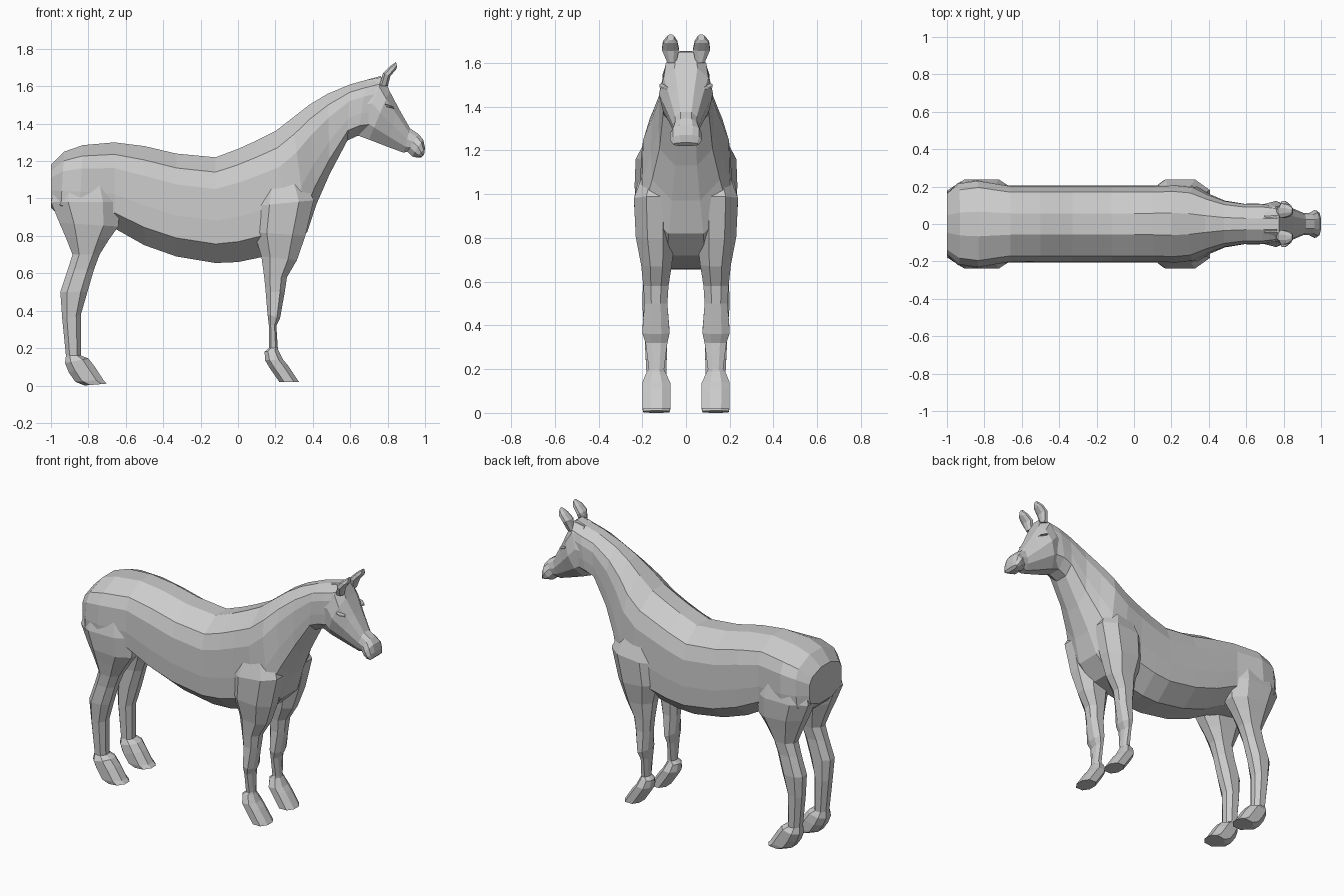
import bpy, bmesh, math

coat = bpy.data.materials.new("light grey coat")
coat.diffuse_color = (0.6, 0.6, 0.6, 1)


def loft(name, rings, mirror=False):
    """Skin a list of equal-sized point rings, capping both ends."""
    bm = bmesh.new()
    vs = [[bm.verts.new(p) for p in ring] for ring in rings]
    n = len(vs[0])
    for a, b in zip(vs, vs[1:]):
        for i in range(n):
            j = (i + 1) % n
            bm.faces.new((a[i], a[j], b[j], b[i]))
    bm.faces.new(vs[0])
    bm.faces.new(vs[-1])
    bmesh.ops.recalc_face_normals(bm, faces=bm.faces)
    mesh = bpy.data.meshes.new(name)
    bm.to_mesh(mesh)
    bm.free()
    mesh.materials.append(coat)
    ob = bpy.data.objects.new(name, mesh)
    bpy.context.collection.objects.link(ob)
    if mirror:
        ob.modifiers.new("Mirror", 'MIRROR').use_axis = (False, True, False)
    return ob


def spine_ring(sec, profile):
    """Symmetric ring from a top point, a bottom point and a half width."""
    tx, tz, bx, bz, w = sec
    side = [(tx + (bx - tx) * t, w * f, tz + (bz - tz) * t) for t, f in profile]
    return side + [(x, -y, z) for x, y, z in reversed(side)]


def leg_ring(sec):
    """Eight-sided ring: back x, back z, front x, front z, inner y, outer y."""
    xb, zb, xf, zf, yi, yo = sec
    pts = [(1, .4), (.5, 1), (-.5, 1), (-1, .4), (-1, -.4), (-.5, -1), (.5, -1), (1, -.4)]
    out = []
    for u, v in pts:
        s, t = (u + 1) / 2, (v + 1) / 2
        out.append((xb + (xf - xb) * s, -(yi + (yo - yi) * t), zb + (zf - zb) * s))
    return out


# Torso and neck
TORSO = [(0, .28), (.14, .83), (.3, .98), (.6, 1), (.82, .97), (1, .4)]
torso = [
    (-1.0, 1.18, -1.0, .95, .165),
    (-.93, 1.25, -.95, .90, .22),
    (-.83, 1.285, -.85, .87, .235),
    (-.66, 1.30, -.66, .84, .205),
    (-.50, 1.28, -.50, .75, .205),
    (-.33, 1.24, -.33, .69, .205),
    (-.12, 1.22, -.12, .655, .205),
    (0, 1.265, 0, .66, .205),
    (.10, 1.31, .12, .685, .205),
    (.20, 1.36, .27, .72, .21),
    (.29, 1.43, .37, .82, .20),
    (.38, 1.50, .42, .97, .16),
    (.48, 1.56, .49, 1.13, .125),
    (.60, 1.61, .585, 1.31, .108),
    (.69, 1.635, .64, 1.335, .11),
    (.765, 1.655, .70, 1.34, .10),
]
loft("torso_and_neck", [spine_ring(s, TORSO) for s in torso])

# Head
HEAD = [(0, .42), (.16, .82), (.45, 1), (.75, .85), (1, .4)]
head = [
    (.70, 1.635, .62, 1.335, .10),
    (.775, 1.65, .645, 1.335, .112),
    (.81, 1.575, .70, 1.315, .124),
    (.86, 1.48, .79, 1.28, .092),
    (.92, 1.375, .885, 1.245, .06),
    (.965, 1.345, .905, 1.25, .06),
    (.99, 1.315, .93, 1.225, .074),
    (1.0, 1.27, .95, 1.22, .072),
    (.995, 1.235, .98, 1.22, .06),
]
loft("head", [spine_ring(s, HEAD) for s in head])

# Ears
ear = [
    (.755, 1.60, .80, 1.60, .045, .085),
    (.775, 1.67, .815, 1.655, .032, .11),
    (.81, 1.705, .845, 1.69, .04, .105),
    (.845, 1.73, .85, 1.705, .055, .085),
]
loft("ear", [leg_ring(s) for s in ear], True)

# Brow ridges over the eyes
brow = [
    (.785, 1.505, .795, 1.49, .10, .122),
    (.805, 1.50, .815, 1.485, .09, .122),
    (.83, 1.49, .835, 1.48, .08, .105),
]
loft("brow", [leg_ring(s) for s in brow], True)

# Front legs with shoulders
front = [
    (.14, 1.12, .33, 1.16, .05, .175),
    (.09, .96, .405, .99, .05, .238),
    (.085, .82, .36, .80, .05, .23),
    (.125, .69, .315, .67, .065, .205),
    (.14, .58, .262, .58, .08, .195),
    (.148, .50, .25, .50, .085, .19),
    (.158, .38, .225, .36, .075, .20),
    (.165, .32, .205, .32, .085, .185),
    (.165, .20, .213, .20, .10, .17),
    (.142, .18, .215, .19, .095, .18),
    (.145, .135, .24, .14, .072, .20),
    (.165, .10, .265, .11, .072, .20),
    (.22, .02, .325, .02, .07, .20),
]
loft("front_leg", [leg_ring(s) for s in front], True)

# Hind legs with haunches
hind = [
    (-.96, 1.14, -.68, 1.14, .05, .20),
    (-1.0, .98, -.63, .98, .04, .238),
    (-.955, .87, -.64, .85, .045, .23),
    (-.92, .79, -.69, .78, .06, .215),
    (-.885, .70, -.74, .70, .075, .20),
    (-.91, .62, -.77, .62, .085, .195),
    (-.95, .50, -.805, .50, .085, .20),
    (-.94, .36, -.84, .38, .085, .19),
    (-.92, .16, -.84, .16, .09, .18),
    (-.925, .12, -.80, .145, .075, .20),
    (-.905, .07, -.765, .10, .07, .20),
    (-.87, .02, -.72, .03, .07, .20),
    (-.82, 0, -.70, .01, .075, .195),
]
loft("hind_leg", [leg_ring(s) for s in hind], True)
